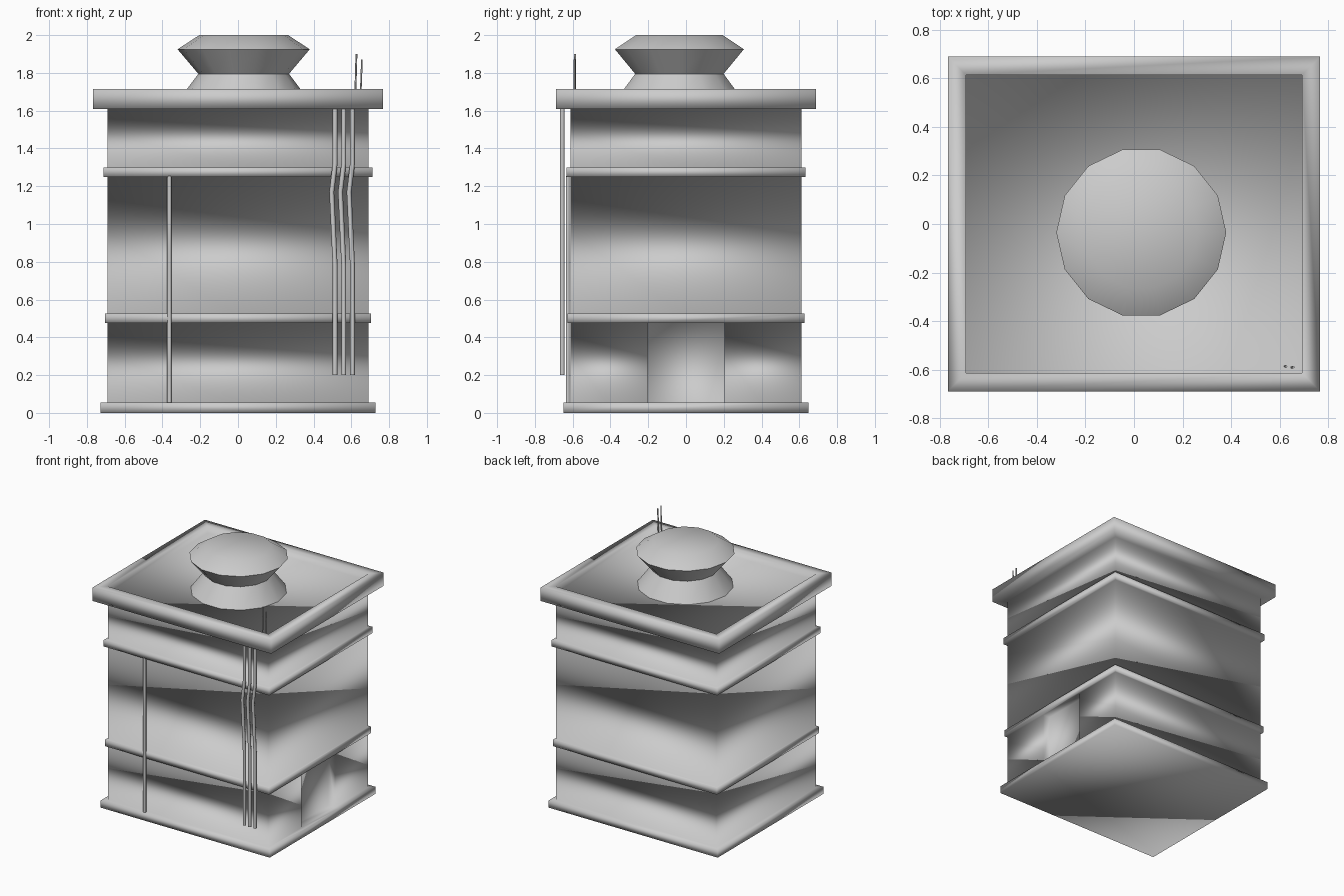
import bpy, bmesh, math

if "Cube" in bpy.data.objects:
    bpy.data.objects.remove(bpy.data.objects["Cube"])

HX, HY = 0.69, 0.612


def finish(bm, name):
    bmesh.ops.recalc_face_normals(bm, faces=bm.faces)
    me = bpy.data.meshes.new(name)
    bm.to_mesh(me)
    bm.free()
    ob = bpy.data.objects.new(name, me)
    bpy.context.collection.objects.link(ob)
    return ob


def loft(name, rings):
    """Skin a stack of equal-sized point rings and cap both ends."""
    bm = bmesh.new()
    vs = [[bm.verts.new(p) for p in ring] for ring in rings]
    n = len(vs[0])
    for a, b in zip(vs, vs[1:]):
        for i in range(n):
            j = (i + 1) % n
            bm.faces.new((a[i], a[j], b[j], b[i]))
    bm.faces.new(vs[0][::-1])
    bm.faces.new(vs[-1])
    return finish(bm, name)


def rect(off, z):
    x, y = HX + off, HY + off
    return [(-x, -y, z), (x, -y, z), (x, y, z), (-x, y, z)]


def circle(r, z, cx, cy, n):
    return [(cx + r * math.cos(2 * math.pi * i / n),
             cy + r * math.sin(2 * math.pi * i / n), z) for i in range(n)]


def smooth(ob, angle):
    bpy.ops.object.select_all(action='DESELECT')
    bpy.context.view_layer.objects.active = ob
    ob.select_set(True)
    bpy.ops.object.shade_smooth_by_angle(angle=math.radians(angle))


def pipe(name, pts, r):
    cu = bpy.data.curves.new(name, 'CURVE')
    cu.dimensions = '3D'
    cu.bevel_depth = r
    cu.bevel_resolution = 1
    cu.use_fill_caps = True
    sp = cu.splines.new('POLY')
    sp.points.add(len(pts) - 1)
    for p, co in zip(sp.points, pts):
        p.co = (*co, 1)
    ob = bpy.data.objects.new(name, cu)
    bpy.context.collection.objects.link(ob)


# Building: plinth, string courses, cornice and sunken roof in one profile
profile = [(0.037, 0), (0.037, 0.055), (0, 0.055), (0, 0.475),
           (0.015, 0.475), (0.015, 0.525), (0, 0.525), (0, 1.25),
           (0.021, 1.25), (0.021, 1.3), (0, 1.3), (0, 1.61),
           (0.077, 1.61), (0.077, 1.715), (0.002, 1.715), (0.002, 1.66)]
building = loft("building", [rect(o, z) for o, z in profile])

# Recessed doorway on the right side
bm = bmesh.new()
bmesh.ops.create_cube(bm, size=1)
for v in bm.verts:
    v.co = (0.68 + v.co.x * 0.1, v.co.y * 0.41, 0.265 + v.co.z * 0.42)
cutter = finish(bm, "doorway_cutter")
cutter.hide_render = True
cutter.hide_set(True)
mod = building.modifiers.new("doorway", 'BOOLEAN')
mod.operation = 'DIFFERENCE'
mod.solver = 'EXACT'
mod.object = cutter
bpy.context.view_layer.objects.active = building
bpy.ops.object.modifier_apply(modifier=mod.name)
bpy.data.objects.remove(cutter)
for p in building.data.polygons:
    p.use_smooth = True

# Roof ventilator, 14-sided
vent = loft("roof_vent", [circle(r, z, 0.03, -0.035, 14) for r, z in
                          ((0.345, 1.655), (0.24, 1.795), (0.35, 1.925), (0.235, 2.0))])
smooth(vent, 40)

# Three kinked conduits on the front right
for i in range(3):
    x = 0.514 + 0.046 * i
    pipe("conduit_%d" % (i + 1),
         [(x, -0.655, 0.2), (x, -0.655, 0.78), (x - 0.018, -0.655, 1.17),
          (x, -0.655, 1.32), (x, -0.655, 1.62)], 0.013)

# Drain pipe on the front left
pipe("drain_pipe", [(-0.363, -0.626, 0.05), (-0.363, -0.626, 1.255)], 0.012)

# Roof aerials
pipe("aerial_tall", [(0.62, -0.585, 1.65), (0.627, -0.588, 1.9)], 0.005)
pipe("aerial_short", [(0.648, -0.59, 1.65), (0.656, -0.59, 1.87)], 0.005)
